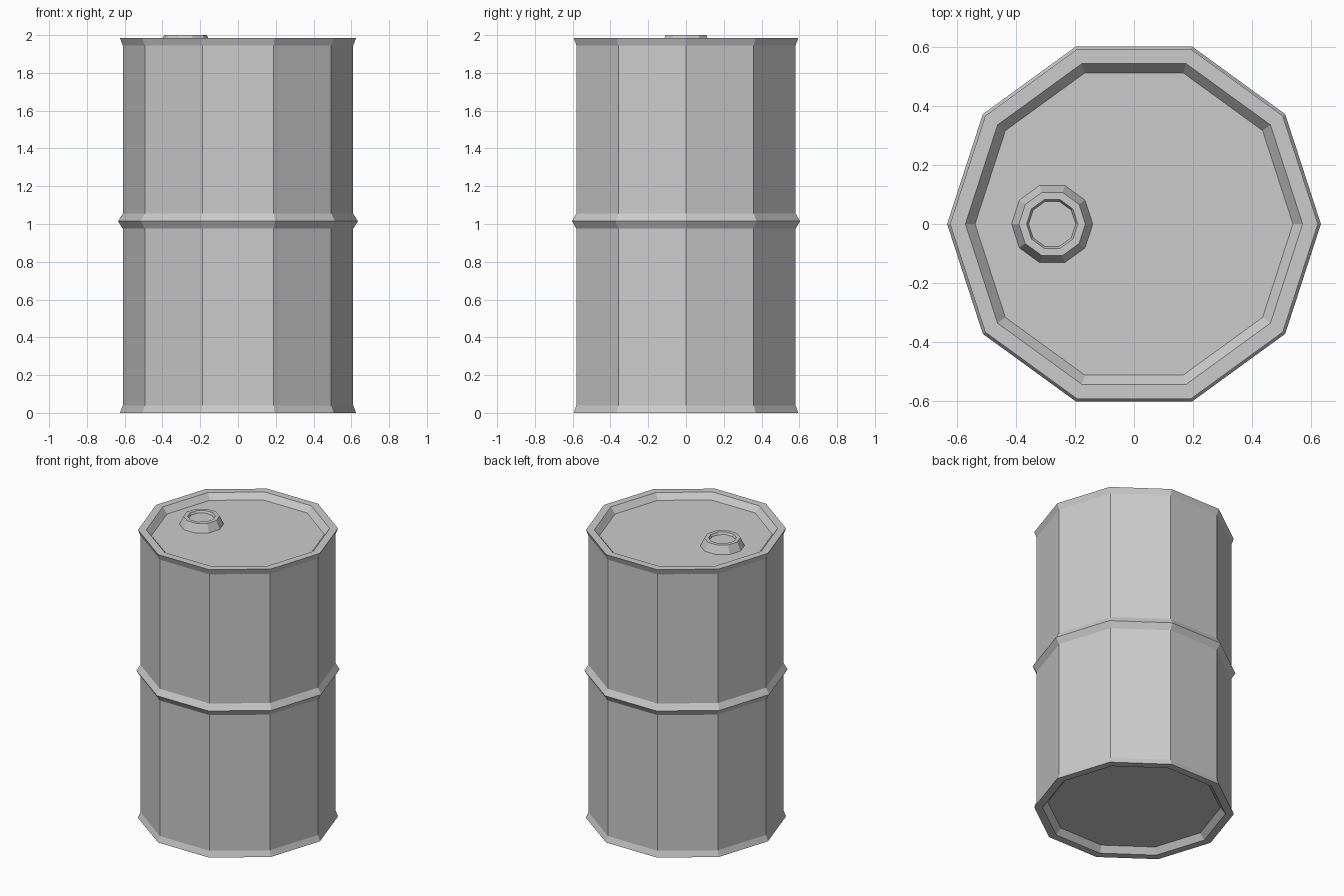
import bpy, bmesh
from math import cos, sin, tau

if "Cube" in bpy.data.objects:
    bpy.data.objects.remove(bpy.data.objects["Cube"])

SIDES = 10


def lathe(name, profile, location=(0, 0, 0)):
    """Spin an (r, z) profile, listed bottom to top, and cap both ends."""
    bm = bmesh.new()
    rings = [[bm.verts.new((r * cos(tau * i / SIDES), r * sin(tau * i / SIDES), z))
              for i in range(SIDES)] for r, z in profile]
    for a, b in zip(rings, rings[1:]):
        for i in range(SIDES):
            j = (i + 1) % SIDES
            bm.faces.new((a[i], a[j], b[j], b[i]))
    bm.faces.new(rings[0][::-1])
    bm.faces.new(rings[-1])
    bmesh.ops.recalc_face_normals(bm, faces=bm.faces[:])
    mesh = bpy.data.meshes.new(name)
    bm.to_mesh(mesh)
    bm.free()
    obj = bpy.data.objects.new(name, mesh)
    obj.location = location
    bpy.context.collection.objects.link(obj)
    return obj


# Drum shell: recessed base, flared rims, middle rib, recessed lid
lathe("drum_body", [
    (0.54, 0.04), (0.573, 0.0), (0.625, 0.0), (0.61, 0.04),
    (0.61, 0.975), (0.635, 1.015), (0.61, 1.055),
    (0.61, 1.945), (0.625, 1.985), (0.573, 1.985), (0.54, 1.945)])

# Filler bung standing on the lid, with a shallow hollow
lathe("filler_bung", [
    (0.138, 0.0), (0.113, 0.055), (0.087, 0.055), (0.08, 0.04)],
    location=(-0.278, 0, 1.945))
